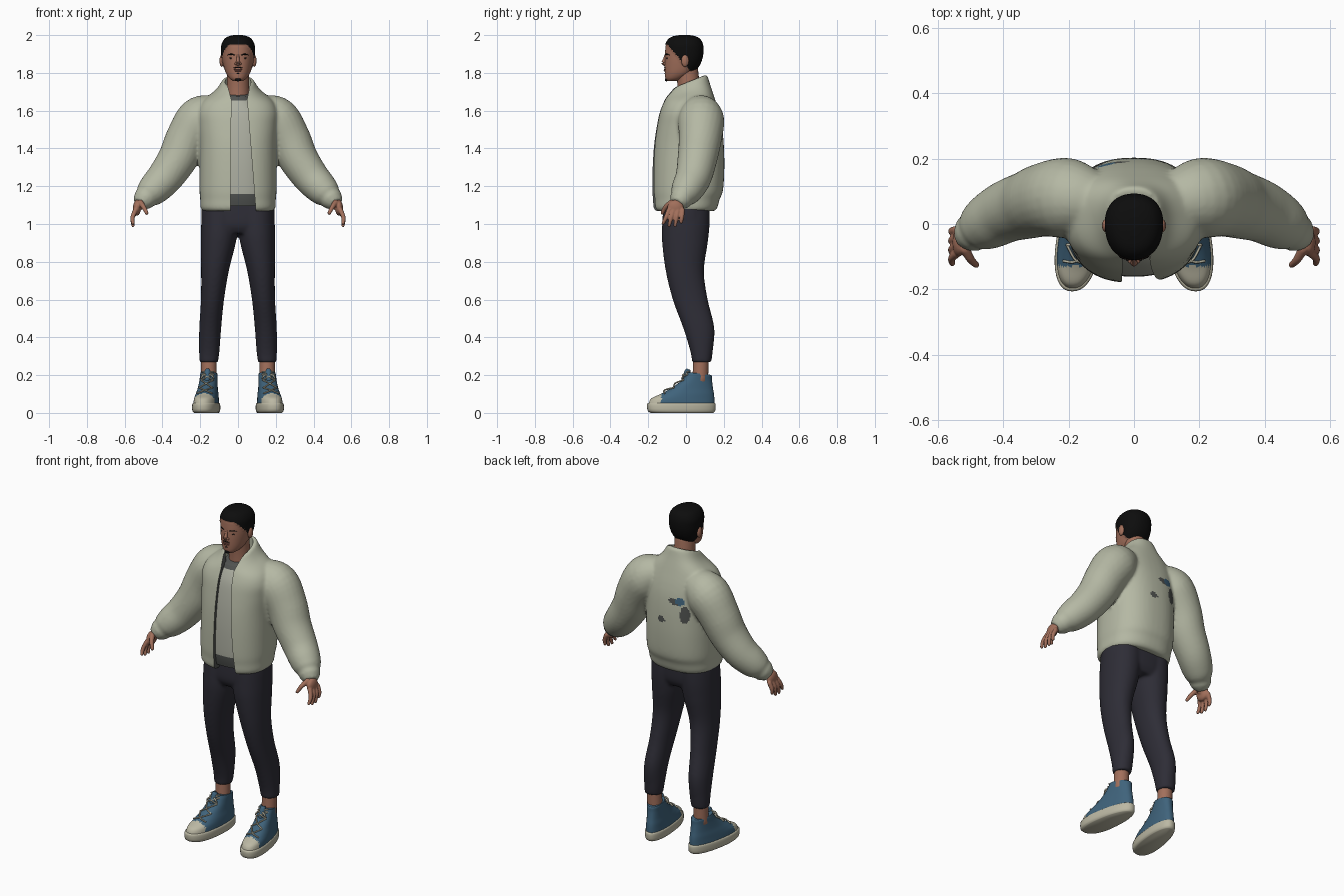
import bpy, bmesh, math
from mathutils import Vector

if "Cube" in bpy.data.objects:
    bpy.data.objects.remove(bpy.data.objects["Cube"])


def material(name, *rgb):
    m = bpy.data.materials.new(name)
    m.use_nodes = True
    m.diffuse_color = (*rgb, 1)
    m.node_tree.nodes["Principled BSDF"].inputs["Base Color"].default_value = (*rgb, 1)
    return m


SAGE = material("sage jacket", .46, .48, .37)
SHIRT = material("pale shirt", .42, .43, .36)
CHARCOAL = material("charcoal trim", .08, .085, .08)
NAVY = material("dark trousers", .027, .026, .037)
SKIN = material("skin", .36, .16, .105)
HAIR = material("black hair", .004, .004, .004)
LIPS = material("lips", .22, .085, .065)
BLUE = material("blue canvas", .05, .125, .2)
CREAM = material("cream rubber", .5, .48, .37)
EYE = material("eyes", .05, .03, .025)


# ---- helpers -------------------------------------------------------------
def spline(keys, steps=6):
    """Smooth interpolation through rows of numbers."""
    k = [Vector(q) for q in keys]
    k = [k[0]] + k + [k[-1]]
    out = []
    for a, b, c, d in zip(k, k[1:], k[2:], k[3:]):
        for i in range(steps):
            t = i / steps
            out.append((b * 2 + (c - a) * t + (a * 2 - b * 5 + c * 4 - d) * t ** 2
                        + (b * 3 - a - c * 3 + d) * t ** 3) * .5)
    return out + [k[-1]]


def section(key, p=2.3, taper=0, shear=0, n=48):
    """Horizontal rounded outline: z, half width, front y, back y, centre x, tilt."""
    z, rx, yf, yb, cx, tilt = key
    pts = []
    for i in range(n):
        c, s = math.cos(math.tau * i / n), math.sin(math.tau * i / n)
        u = math.copysign(abs(c) ** (2 / p), c)
        v = math.copysign(abs(s) ** (2 / p), s)
        y = (yf + yb) / 2 + (yb - yf) / 2 * v
        pts.append(Vector((cx + rx * u * (1 - taper * v) - shear * y, y, z + tilt * y)))
    return pts


def stack(keys, steps=6, **kw):
    full = [tuple(k) + (0,) * (6 - len(k)) for k in keys]
    return [section(k, **kw) for k in spline(full, steps)]


def tube(keys, n=24, steps=5):
    """Round tube through x, y, z, radius rows, with rounded ends."""
    k = spline(keys, steps)
    p, r = [v.to_3d() for v in k], [v[3] for v in k]
    d0, d1 = (p[0] - p[1]).normalized(), (p[-1] - p[-2]).normalized()
    p = [p[0] + d0 * r[0] * .6] + p + [p[-1] + d1 * r[-1] * .6]
    r = [r[0] * .65] + r + [r[-1] * .65]
    rings = []
    for i, c in enumerate(p):
        q = (p[min(i + 1, len(p) - 1)] - p[max(i - 1, 0)]).to_track_quat('Z', 'Y')
        rings.append([c + q @ Vector((math.cos(math.tau * j / n), math.sin(math.tau * j / n), 0)) * r[i]
                      for j in range(n)])
    return rings


def ball(c, s, n=20):
    rings = []
    for i in range(13):
        a = math.pi * (.02 + .96 * i / 12)
        rings.append([Vector((c[0] + s[0] * math.sin(a) * math.cos(math.tau * j / n),
                              c[1] + s[1] * math.sin(a) * math.sin(math.tau * j / n),
                              c[2] - s[2] * math.cos(a))) for j in range(n)])
    return rings


def flip(rings):
    return [[Vector((-v.x, v.y, v.z)) for v in ring] for ring in rings]


def build(name, parts, mats, voxel=0, cutters=(), angle=50):
    """Skin every ring stack, optionally fuse them and cut holes."""
    bm = bmesh.new()
    for rings in parts:
        vs = [[bm.verts.new(v) for v in ring] for ring in rings]
        n = len(vs[0])
        for a, b in zip(vs, vs[1:]):
            for j in range(n):
                bm.faces.new((a[j], a[(j + 1) % n], b[(j + 1) % n], b[j]))
        bm.faces.new(vs[0][::-1])
        bm.faces.new(vs[-1])
    bmesh.ops.recalc_face_normals(bm, faces=bm.faces)
    me = bpy.data.meshes.new(name)
    bm.to_mesh(me)
    bm.free()
    for m in mats:
        me.materials.append(m)
    ob = bpy.data.objects.new(name, me)
    bpy.context.collection.objects.link(ob)
    bpy.ops.object.select_all(action='DESELECT')
    ob.select_set(True)
    bpy.context.view_layer.objects.active = ob
    if voxel:
        rm = ob.modifiers.new("fuse", 'REMESH')
        rm.mode, rm.voxel_size = 'VOXEL', voxel
        sm = ob.modifiers.new("relax", 'SMOOTH')
        sm.factor, sm.iterations = .5, 6
    for c in cutters:
        bo = ob.modifiers.new("cut", 'BOOLEAN')
        bo.operation, bo.solver, bo.object = 'DIFFERENCE', 'EXACT', c
    for name_ in [m.name for m in ob.modifiers]:
        bpy.ops.object.modifier_apply(modifier=name_)
    bpy.ops.object.shade_smooth_by_angle(angle=math.radians(angle))
    return ob


def paint(ob, rule):
    for f in ob.data.polygons:
        f.material_index = rule(f.center, f.normal)


# ---- jacket: body and sleeves fused, then opened at neck and front --------
body = stack([(1.068, .185, -.16, .15), (1.085, .198, -.173, .165), (1.13, .2, -.176, .178),
              (1.18, .204, -.18, .196), (1.3, .204, -.178, .203), (1.42, .204, -.17, .2),
              (1.52, .21, -.155, .19), (1.59, .212, -.14, .175), (1.65, .185, -.122, .152, 0, .1),
              (1.7, .12, -.105, .13, 0, .25), (1.735, .09, -.085, .115, 0, .4),
              (1.748, .083, -.075, .107, 0, .4)], p=2.4)
sleeve = tube([(.12, .07, 1.60, .09), (.2, .08, 1.555, .122), (.27, .075, 1.45, .114),
               (.32, .06, 1.345, .105), (.385, .04, 1.25, .096), (.44, .01, 1.19, .087),
               (.472, -.01, 1.158, .075), (.487, -.02, 1.142, .062), (.5, -.03, 1.128, .06)])
opening = [(-.04, 1.0), (.1, 1.0), (.048, 1.66), (.08, 1.82), (-.08, 1.82), (-.035, 1.66)]
cuts = [build("front_opening_cutter", [[[Vector((x, y, z)) for x, z in opening] for y in (-.4, -.02)]], []),
        build("neck_cutter", [stack([(1.64, .068, -.068, .092), (1.95, .068, -.068, .092)], 1)], [])]
jacket = build("jacket", [body, sleeve, flip(sleeve)], [SAGE, CHARCOAL, BLUE], .009, cuts, 40)
for c in cuts:
    c.hide_render = True
    bpy.data.objects.remove(c)


def jacket_rule(c, n):
    def spot(x, z, rx, rz):
        return ((c.x - x) / rx) ** 2 + ((c.z - z) / rz) ** 2 < 1
    if c.y > .1 and n.y > 0:
        if spot(-.085, 1.515, .028, .022):
            return 2
        if spot(-.055, 1.51, .04, .018) or spot(-.115, 1.44, .026, .05) or spot(.025, 1.39, .026, .016):
            return 1
    return 1 if c.y < -.01 and abs(c.x) < .11 and abs(n.x) > .95 and c.z < 1.7 else 0


paint(jacket, jacket_rule)

# ---- shirt with dark hem and neckband -------------------------------------
shirt = build("shirt", [stack([(1.095, .16, -.15, .1), (1.16, .165, -.16, .11), (1.3, .165, -.16, .12),
                               (1.42, .165, -.152, .12), (1.52, .16, -.138, .12), (1.59, .14, -.122, .11),
                               (1.65, .09, -.1, .09, 0, .1), (1.69, .066, -.078, .08, 0, .2)], p=2.4)],
              [SHIRT, CHARCOAL])
paint(shirt, lambda c, n: int(c.z < 1.163 or c.z > 1.655))

# ---- trousers ------------------------------------------------------------
leg = stack([(.268, .049, .032, .134, .155), (.33, .054, .022, .142, .152), (.45, .058, -.015, .15, .147),
             (.6, .061, -.07, .115, .135), (.75, .073, -.107, .095, .122), (.9, .092, -.126, .115, .104),
             (1.0, .098, -.126, .125, .097), (1.1, .095, -.12, .125, .095)], p=2.1)
hips = stack([(.95, .15, -.1, .1), (1.0, .192, -.122, .122), (1.12, .192, -.118, .125)], p=2.5)
build("trousers", [leg, flip(leg), hips], [NAVY], .009)

# ---- head, hair and neck ---------------------------------------------------
head = build("head", [stack([(1.757, .026, -.1, -.05), (1.772, .046, -.109, -.01), (1.8, .064, -.112, .035),
                             (1.84, .076, -.113, .068), (1.88, .083, -.112, .084), (1.92, .085, -.11, .089),
                             (1.95, .083, -.106, .086), (1.975, .07, -.092, .074), (1.989, .05, -.07, .052),
                             (1.996, .022, -.035, .02)], 8, p=2.2, taper=-.08, n=80)], [SKIN, HAIR])
paint(head, lambda c, n: int(c.z > max(1.815, 1.95 - 1.2 * max(0, c.y + .095))))
hair = {v for f in head.data.polygons if f.material_index for v in f.vertices}
lift = {i: head.data.vertices[i].normal * .004 for i in hair}
for i, d in lift.items():
    head.data.vertices[i].co += d
build("neck", [tube([(0, .02, 1.62, .064), (0, .015, 1.72, .059), (0, .005, 1.82, .058)])], [SKIN])

# ---- face ----------------------------------------------------------------
build("nose", [tube([(0, -.106, 1.898, .006), (0, -.114, 1.872, .008), (0, -.119, 1.853, .011),
                     (0, -.11, 1.846, .01)]),
               ball((.011, -.112, 1.848), (.008, .009, .007)),
               ball((-.011, -.112, 1.848), (.008, .009, .007))], [SKIN])
build("lips", [ball((0, -.111, 1.818), (.022, .007, .004)), ball((0, -.111, 1.811), (.019, .007, .004))], [LIPS])
build("beard", [ball((0, -.104, 1.764), (.017, .008, .009)), ball((0, -.11, 1.796), (.009, .005, .003)),
                ball((0, -.111, 1.828), (.024, .005, .0025))], [HAIR])
for side, s in (("left", 1), ("right", -1)):
    build(side + "_eye", [ball((s * .034, -.1, 1.878), (.012, .005, .0045))], [EYE])
    build(side + "_brow", [tube([(s * .017, -.108, 1.894, .003), (s * .036, -.102, 1.899, .0035),
                                 (s * .054, -.088, 1.895, .002)], 10)], [HAIR])
    build(side + "_ear", [ball((s * .086, -.005, 1.864), (.012, .02, .032))], [SKIN])

# ---- hands ----------------------------------------------------------------
hand = [tube([(.47, -.01, 1.165, .03), (.51, -.04, 1.12, .028), (.53, -.053, 1.09, .025)]),
        ball((.535, -.056, 1.085), (.021, .044, .042)),
        tube([(.518, -.075, 1.115, .016), (.5, -.108, 1.09, .013), (.482, -.126, 1.056, .01)], 12)]
for i in range(4):
    drop = .99 + .012 * (i == 0) + .018 * (i == 3)
    hand.append(tube([(.542, -.09 + .024 * i, 1.075, .013), (.558, -.106 + .028 * i, 1.035, .012),
                      (.556, -.122 + .032 * i, drop, .009)], 12))

# ---- ankles and high-top shoes ----------------------------------------------
fit = dict(p=2.3, taper=.12, shear=.13)
upper_keys = [(.04, .063, -.2, .15, .162, 0), (.075, .06, -.185, .15, .162, 0),
              (.1, .056, -.135, .148, .162, 0), (.13, .05, -.08, .143, .162, 0),
              (.17, .046, -.025, .138, .162, 0), (.2, .045, 0, .137, .162, -.05),
              (.217, .043, .008, .133, .162, -.12)]
upper = stack(upper_keys, **fit)
sole = stack([(0, .06, -.185, .145, .162), (.012, .068, -.203, .155, .162),
              (.045, .068, -.206, .157, .162), (.053, .063, -.2, .151, .162)], 3, **fit)
tongue = tube([(.163, -.01, .175, .017), (.161, .01, .222, .016)])
ankle = tube([(.154, .075, .17, .042), (.155, .08, .3, .04)])
laces, push = [], Vector((0, -.004, .004))
rows = [section(k, **fit) for k in spline(upper_keys[2:], 1)]
for a, b in zip(rows, rows[1:]):
    mid = (a[36] + b[36]) / 2 + push * 1.5
    for i, j in ((31, 41), (41, 31)):
        laces.append(tube([(*(a[i] + push), .004), (*mid, .004), (*(b[j] + push), .004)], 8, 4))
for s in (-1, 1):
    knot = rows[-2][36] + push
    laces.append(tube([(*knot, .004), (knot.x + s * .022, knot.y - .012, knot.z - .004, .005),
                       (knot.x + s * .034, knot.y - .012, knot.z - .022, .004)], 8, 4))

for side, turn in (("left", lambda r: r), ("right", flip)):
    build(side + "_hand", [turn(r) for r in hand], [SKIN], .004)
    build(side + "_ankle", [turn(ankle)], [SKIN])
    shoe = build(side + "_shoe_upper", [turn(upper), turn(tongue)], [BLUE, CREAM])
    paint(shoe, lambda c, n: int(c.y < -.13))
    build(side + "_shoe_sole", [turn(sole)], [CREAM])
    build(side + "_laces", [turn(r) for r in laces], [CREAM])
